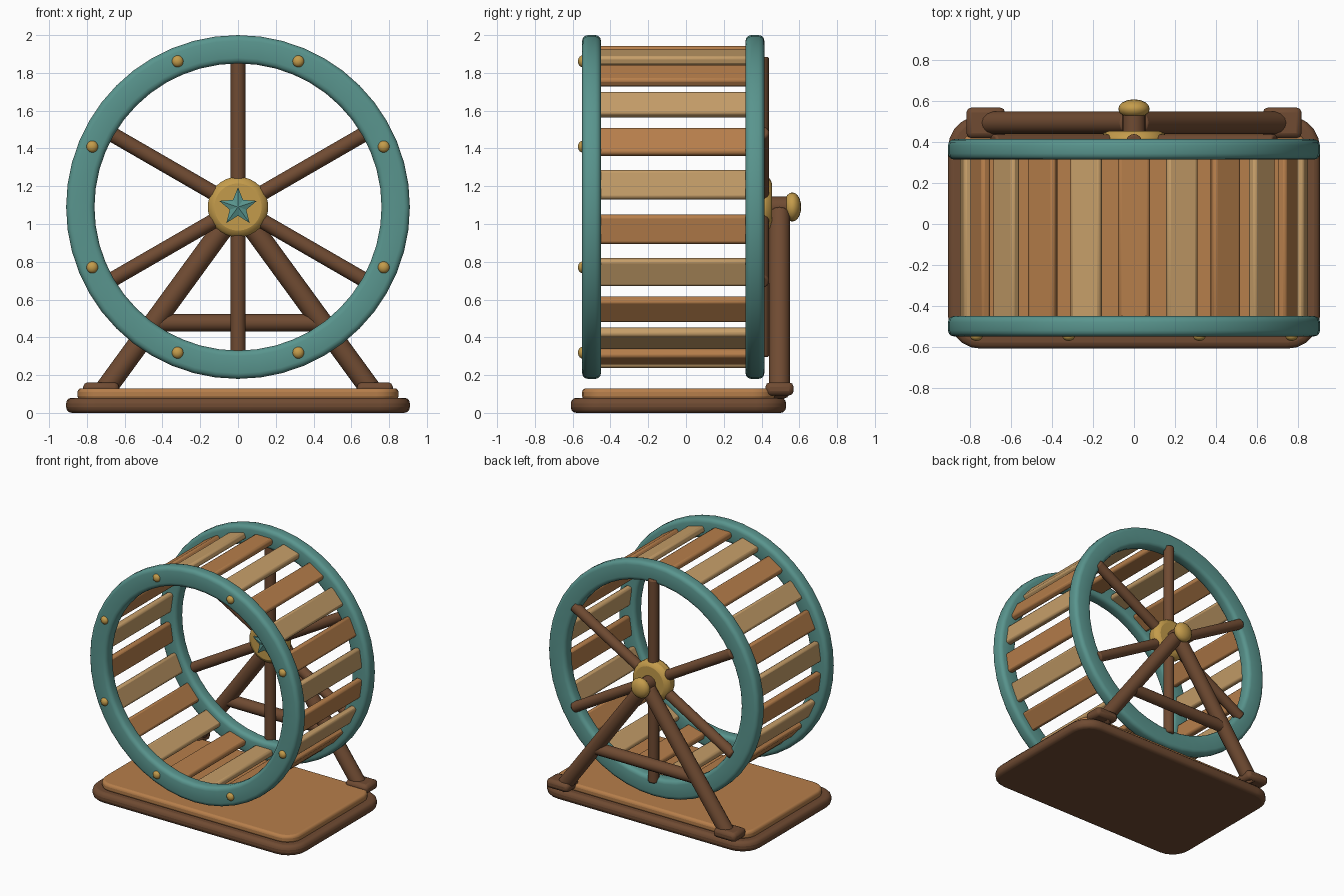
import bpy, bmesh, math
from math import sin, cos, pi, radians
from mathutils import Vector, Matrix

if "Cube" in bpy.data.objects:
    bpy.data.objects.remove(bpy.data.objects["Cube"])

def mat(name, c):
    m = bpy.data.materials.new(name)
    m.diffuse_color = (*c, 1)
    m.use_nodes = True
    m.node_tree.nodes["Principled BSDF"].inputs["Base Color"].default_value = m.diffuse_color
    return m

TEAL = mat("teal paint", (0.10, 0.30, 0.27))
BROWN = mat("dark wood", (0.16, 0.07, 0.032))
ORANGE = mat("warm wood", (0.47, 0.21, 0.07))
TAN = mat("pale wood", (0.56, 0.34, 0.14))
GOLD = mat("brass", (0.55, 0.33, 0.07))
C = Vector((0, 0, 1.09))  # wheel centre

def finish(name, bm, material, bevel=0, segs=2, angle=35):
    bmesh.ops.recalc_face_normals(bm, faces=bm.faces)
    me = bpy.data.meshes.new(name)
    bm.to_mesh(me)
    bm.free()
    ob = bpy.data.objects.new(name, me)
    bpy.context.collection.objects.link(ob)
    me.materials.append(material)
    if bevel:
        b = ob.modifiers.new("bevel", 'BEVEL')
        b.width, b.segments, b.limit_method = bevel, segs, 'ANGLE'
        b.angle_limit = radians(40)
    bpy.ops.object.select_all(action='DESELECT')
    bpy.context.view_layer.objects.active = ob
    ob.select_set(True)
    bpy.ops.object.shade_smooth_by_angle(angle=radians(angle))
    return ob

def rod(name, a, b, r, material, sides=14, bevel=0.01):
    a, b = Vector(a), Vector(b)
    bm = bmesh.new()
    m = Matrix.Translation((a + b) / 2) @ (b - a).to_track_quat('Z', 'Y').to_matrix().to_4x4()
    bmesh.ops.create_cone(bm, cap_ends=True, segments=sides, radius1=r, radius2=r,
                          depth=(b - a).length, matrix=m)
    return finish(name, bm, material, bevel)

def box(name, loc, size, material, bevel, rot=Matrix(), segs=2):
    bm = bmesh.new()
    bmesh.ops.create_cube(bm, size=1, matrix=Matrix.Translation(loc) @ rot @ Matrix.Diagonal((*size, 1)))
    return finish(name, bm, material, bevel, segs)

def ball(name, loc, scale, material):
    bm = bmesh.new()
    bmesh.ops.create_uvsphere(bm, u_segments=16, v_segments=10, radius=1,
                              matrix=Matrix.Translation(loc) @ Matrix.Diagonal((*scale, 1)))
    return finish(name, bm, material, 0, angle=60)

def ring(name, y, r_in, r_out, depth, c, n=48):
    # rounded rectangle profile turned around the wheel axis
    prof = []
    for k, (sr, sy) in enumerate(((1, 1), (-1, 1), (-1, -1), (1, -1))):
        for j in range(4):
            t = radians(90 * k + 30 * j)
            prof.append(((r_in + r_out) / 2 + sr * ((r_out - r_in) / 2 - c) + c * cos(t),
                         y + sy * (depth / 2 - c) + c * sin(t)))
    bm = bmesh.new()
    loops = [[bm.verts.new((r * cos(2 * pi * i / n), py, C.z + r * sin(2 * pi * i / n)))
              for r, py in prof] for i in range(n)]
    p = len(prof)
    for i in range(n):
        A, B = loops[i], loops[(i + 1) % n]
        for j in range(p):
            bm.faces.new((A[j], A[(j + 1) % p], B[(j + 1) % p], B[j]))
    return finish(name, bm, TEAL)

def plate(name, hx, y0, y1, z0, z1, corner, material, bevel):
    bm = bmesh.new()
    cy, hy = (y0 + y1) / 2, (y1 - y0) / 2
    vs = []
    for k, (sx, sy) in enumerate(((1, 1), (-1, 1), (-1, -1), (1, -1))):
        for j in range(6):
            t = radians(90 * k + 18 * j)
            vs.append(bm.verts.new((sx * (hx - corner) + corner * cos(t),
                                    cy + sy * (hy - corner) + corner * sin(t), z0)))
    f = bm.faces.new(vs)
    top = bmesh.ops.extrude_face_region(bm, geom=[f])['geom']
    bmesh.ops.translate(bm, vec=(0, 0, z1 - z0), verts=[v for v in top if isinstance(v, bmesh.types.BMVert)])
    return finish(name, bm, material, bevel, 3)

def polar(r, deg, y):
    return C + Vector((r * cos(radians(deg)), y, r * sin(radians(deg))))

# base plates
plate("base_lower", 0.91, -0.61, 0.53, 0, 0.08, 0.16, BROWN, 0.03)
plate("base_upper", 0.85, -0.55, 0.47, 0.07, 0.13, 0.12, ORANGE, 0.02)

# wheel rims and running slats
ring("front_rim", -0.50, 0.76, 0.91, 0.10, 0.03)
ring("back_rim", 0.365, 0.76, 0.91, 0.10, 0.03)
for i in range(22):
    a = (i + 0.5) * 360 / 22
    box(f"slat_{i + 1}", polar(0.827, a, -0.067), (0.05, 0.82, 0.155),
        ORANGE if i % 2 else TAN, 0.016, Matrix.Rotation(-radians(a), 4, 'Y'))

# rivets on the front rim
for i in range(8):
    ball(f"rivet_{i + 1}", polar(0.835, 22.5 + 45 * i, -0.548), (0.031, 0.024, 0.031), GOLD)

# spokes, hub and star
for i in range(6):
    rod(f"spoke_{i + 1}", polar(0.06, 30 + 60 * i, 0.40), polar(0.795, 30 + 60 * i, 0.40), 0.04, BROWN)
rod("hub", C + Vector((0, 0.345, 0)), C + Vector((0, 0.455, 0)), 0.16, GOLD, 32, 0.035)
bm = bmesh.new()
pts = [polar(0.105 if i % 2 == 0 else 0.046, 90 + 36 * i, 0) for i in range(10)]
front = [bm.verts.new(p + Vector((0, 0.33, 0))) for p in pts]
back = [bm.verts.new(p + Vector((0, 0.36, 0))) for p in pts]
tip = bm.verts.new(C + Vector((0, 0.315, 0)))
for i in range(10):
    j = (i + 1) % 10
    bm.faces.new((front[i], front[j], tip))
    bm.faces.new((front[i], back[i], back[j], front[j]))
bm.faces.new(back)
finish("hub_star", bm, TEAL, angle=10)

# axle and end knob
rod("axle", C + Vector((0, 0.42, 0)), C + Vector((0, 0.56, 0)), 0.056, BROWN, 20)
ball("axle_knob", C + Vector((0, 0.563, 0)), (0.077, 0.047, 0.077), GOLD)

# rear stand: legs, feet and crossbar
for s, side in ((-1, "left"), (1, "right")):
    rod(f"{side}_leg", (0.02 * s, 0.495, 1.06), (0.72 * s, 0.495, 0.10), 0.056, BROWN)
    box(f"{side}_foot", (0.725 * s, 0.495, 0.127), (0.19, 0.15, 0.07), BROWN, 0.025)
rod("crossbar", (-0.44, 0.495, 0.477), (0.44, 0.495, 0.477), 0.046, BROWN)
